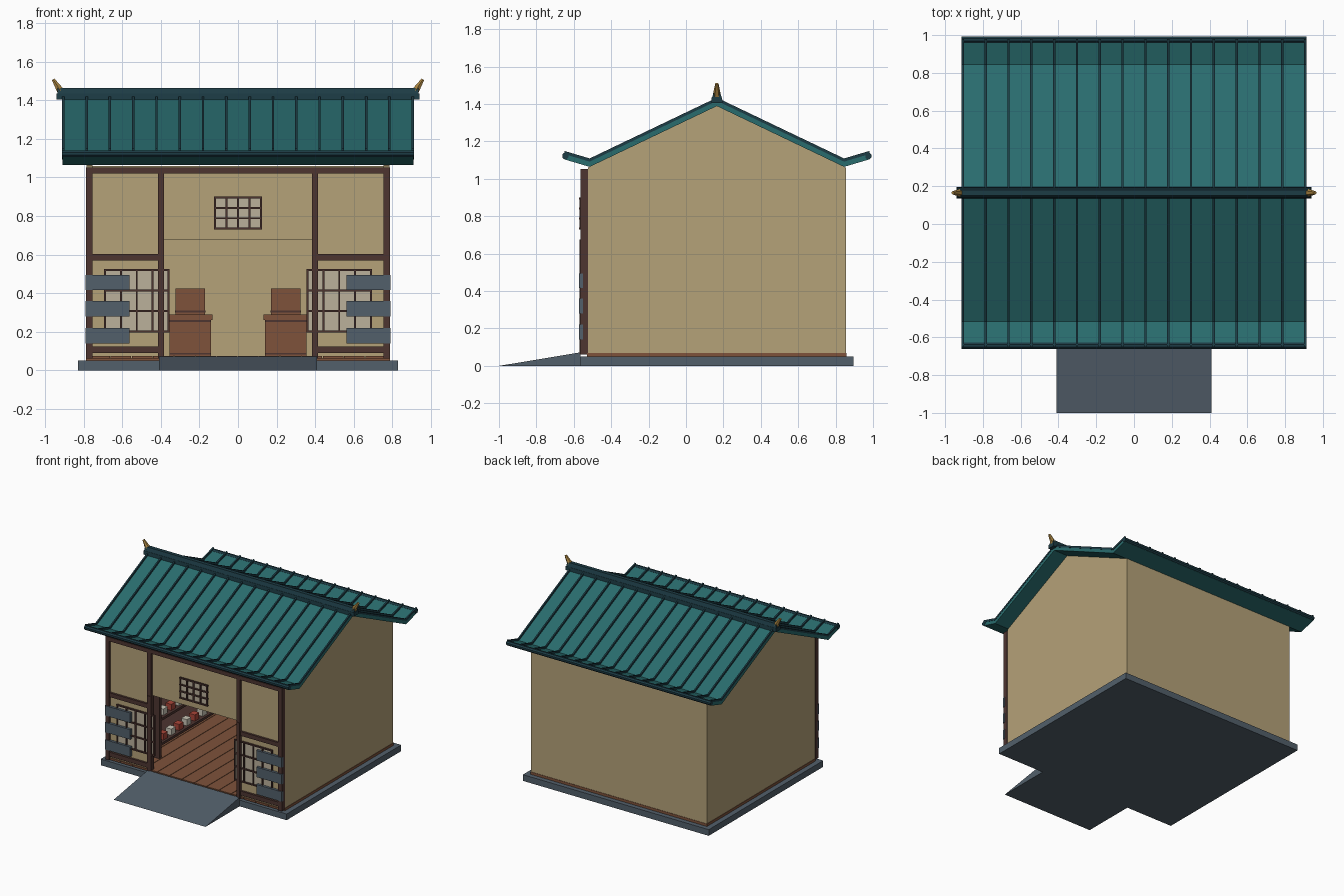
import bpy, bmesh, math
from mathutils import Vector

if "Cube" in bpy.data.objects:
    bpy.data.objects.remove(bpy.data.objects["Cube"])


def material(name, r, g, b):
    m = bpy.data.materials.new(name)
    m.diffuse_color = (r, g, b, 1)
    m.use_nodes = True
    m.node_tree.nodes["Principled BSDF"].inputs["Base Color"].default_value = m.diffuse_color
    return m


TAN = material("plaster", .46, .36, .19)
DARK = material("dark_wood", .075, .035, .03)
WOOD = material("floor_wood", .21, .085, .043)
STONE = material("stone", .085, .115, .145)
TILE = material("roof_tile", .022, .15, .155)
TRIM = material("roof_trim", .012, .045, .06)
PAPER = material("paper", .5, .44, .33)
GOLD = material("gold", .38, .22, .05)
RED = material("red_goods", .4, .06, .04)
WHITE = material("white_goods", .6, .57, .48)


def finish(name, bm, mat):
    bmesh.ops.recalc_face_normals(bm, faces=bm.faces)
    me = bpy.data.meshes.new(name)
    bm.to_mesh(me)
    bm.free()
    me.materials.append(mat)
    ob = bpy.data.objects.new(name, me)
    bpy.context.collection.objects.link(ob)
    return ob


def boxes(name, mat, spans):
    """One object from boxes given as (x0, x1, y0, y1, z0, z1)."""
    bm = bmesh.new()
    for x0, x1, y0, y1, z0, z1 in spans:
        vs = bmesh.ops.create_cube(bm, size=1)["verts"]
        for v in vs:
            v.co = Vector(((x0 + x1) / 2 + v.co.x * (x1 - x0),
                           (y0 + y1) / 2 + v.co.y * (y1 - y0),
                           (z0 + z1) / 2 + v.co.z * (z1 - z0)))
    return finish(name, bm, mat)


def both(spans):
    return spans + [(-b, -a, *r) for a, b, *r in spans]


def prisms(name, mat, outline, x_ranges):
    """Extrude a (y, z) outline along each x range."""
    bm = bmesh.new()
    for x0, x1 in x_ranges:
        f = bm.faces.new([bm.verts.new((x0, y, z)) for y, z in outline])
        out = bmesh.ops.extrude_face_region(bm, geom=[f])["geom"]
        bmesh.ops.translate(bm, vec=(x1 - x0, 0, 0),
                            verts=[g for g in out if isinstance(g, bmesh.types.BMVert)])
    return finish(name, bm, mat)


RIDGE = .165

# Base, ramp and floor
boxes("stone_base", STONE, [(-.83, .83, -.565, .895, 0, .05)])
prisms("entrance_ramp", STONE, [(-1, 0), (-.565, 0), (-.565, .072)], [(-.41, .41)])
boxes("floor_slab", WOOD, [(-.788, .788, -.528, .858, .05, .07)])
boxes("floor_planks", WOOD, [(-.77 + i * .11, -.664 + i * .11, -.555, .83, .06, .075)
                             for i in range(14)])

# Walls
gable = [(-.525, .07), (.855, .07), (.855, 1.06), (RIDGE, 1.39), (-.525, 1.06)]
prisms("gable_walls", TAN, gable, [(-.785, -.755), (.755, .785)])
boxes("back_wall", TAN, [(-.755, .755, .825, .855, .07, 1.06)])
boxes("front_wall", TAN, both([(.4, .755, -.545, -.525, .06, 1.05)])
      + [(-.4, .4, -.545, -.525, .675, 1.05)])

# Front timber frame
boxes("front_posts", DARK, both([(.755, .787, -.565, -.525, .06, 1.05),
                                 (.383, .415, -.565, -.525, .06, 1.05)]))
boxes("front_beams", DARK, [(-.787, .787, -.564, -.525, 1.02, 1.052)]
      + both([(.4, .77, -.562, -.525, z, z + .034) for z in (.09, .57)]))
boxes("door_jambs", DARK, both([(.388, .412, -.57, -.53, .06, .675)]))


# Lattice windows
def window(name, x0, x1, z0, z1, y, cols, rows):
    t = .005
    boxes(name + "_paper", PAPER, [(x0, x1, y + .004, y + .009, z0, z1)])
    bars = [(x0 + (x1 - x0) * i / cols - t, x0 + (x1 - x0) * i / cols + t,
             y - .006, y + .006, z0 - t, z1 + t) for i in range(cols + 1)]
    bars += [(x0 - t, x1 + t, y - .007, y + .007, z0 + (z1 - z0) * i / rows - t,
              z0 + (z1 - z0) * i / rows + t) for i in range(rows + 1)]
    boxes(name + "_lattice", DARK, bars)


window("left_window", -.69, -.36, .2, .52, -.554, 4, 3)
window("right_window", .36, .69, .2, .52, -.554, 4, 3)
window("header_window", -.12, .12, .735, .895, -.564, 4, 3)

# Grey corner slabs
boxes("corner_slabs", STONE, both([(.563, .79, -.571, -.55, z, z + .08)
                                   for z in (.14, .28, .415)]))

# Side shelves with goods
boxes("side_shelves", DARK, both([(.45, .755, y, y + .025, .07, .62) for y in (-.36, .6)]
                                 + [(.45, .755, -.35, .61, z, z + .02) for z in (.17, .37, .6)]))
for k, (name, mat) in enumerate((("red_goods", RED), ("white_goods", WHITE))):
    boxes(name, mat, both([(.47, .52, -.28 + .1 * i, -.225 + .1 * i, z, z + .05)
                           for i in range(9) for z in (.19, .39)
                           if (i + (z > .3)) % 2 == k]))

# Stepped counters at the back
boxes("counters", WOOD, both([(.14, .355, .5, .8, .075, .26), (.132, .363, .49, .8, .26, .29),
                              (.17, .325, .58, .8, .29, .425)]))
boxes("counter_trim", DARK, both([(.14, .355, .494, .5, .25, .26), (.14, .355, .494, .5, .082, .09),
                                  (.168, .327, .574, .58, .30, .31)]))

# Roof with upturned eaves, symmetric about the ridge
half = [(0, 1.425), (.68, 1.1), (.815, 1.14)]


def roof_outline(top, low):
    line = [(RIDGE + s * d, z) for s, pts in ((-1, half[::-1]), (1, half[1:])) for d, z in pts]
    return [(y, z + top) for y, z in line] + [(y, z + low) for y, z in line[::-1]]


prisms("roof_sheet", TILE, roof_outline(-.006, -.036), [(-.91, .91)])
prisms("roof_ribs", TRIM, roof_outline(.009, -.008),
       [(x - .006, x + .006) for x in (-.906 + 1.812 * i / 15 for i in range(16))])
oct_ring = [(.018 * math.cos(a), .018 * math.sin(a)) for a in
            (math.pi / 8 + i * math.pi / 4 for i in range(8))]
for name, s in (("front_eave_roll", -1), ("back_eave_roll", 1)):
    prisms(name, TRIM, [(RIDGE + s * .81 + y, 1.122 + z) for y, z in oct_ring], [(-.913, .913)])

# Ridge cap and horn finials
prisms("ridge_cap", TRIM, [(RIDGE - .03, 1.405), (RIDGE + .03, 1.405), (RIDGE + .028, 1.435),
                           (RIDGE - .028, 1.435)], [(-.94, .94)])
prisms("ridge_top", TRIM, [(RIDGE - .026, 1.435), (RIDGE + .026, 1.435), (RIDGE + .015, 1.465),
                           (RIDGE - .015, 1.465)], [(-.935, .935)])
for name, s in (("left_finial", -1), ("right_finial", 1)):
    bm = bmesh.new()
    bmesh.ops.create_cone(bm, segments=6, cap_ends=True, radius1=.023, radius2=.009, depth=.08)
    ob = finish(name, bm, GOLD)
    ob.location = (s * .937, RIDGE, 1.475)
    ob.rotation_euler.y = s * math.radians(33)
